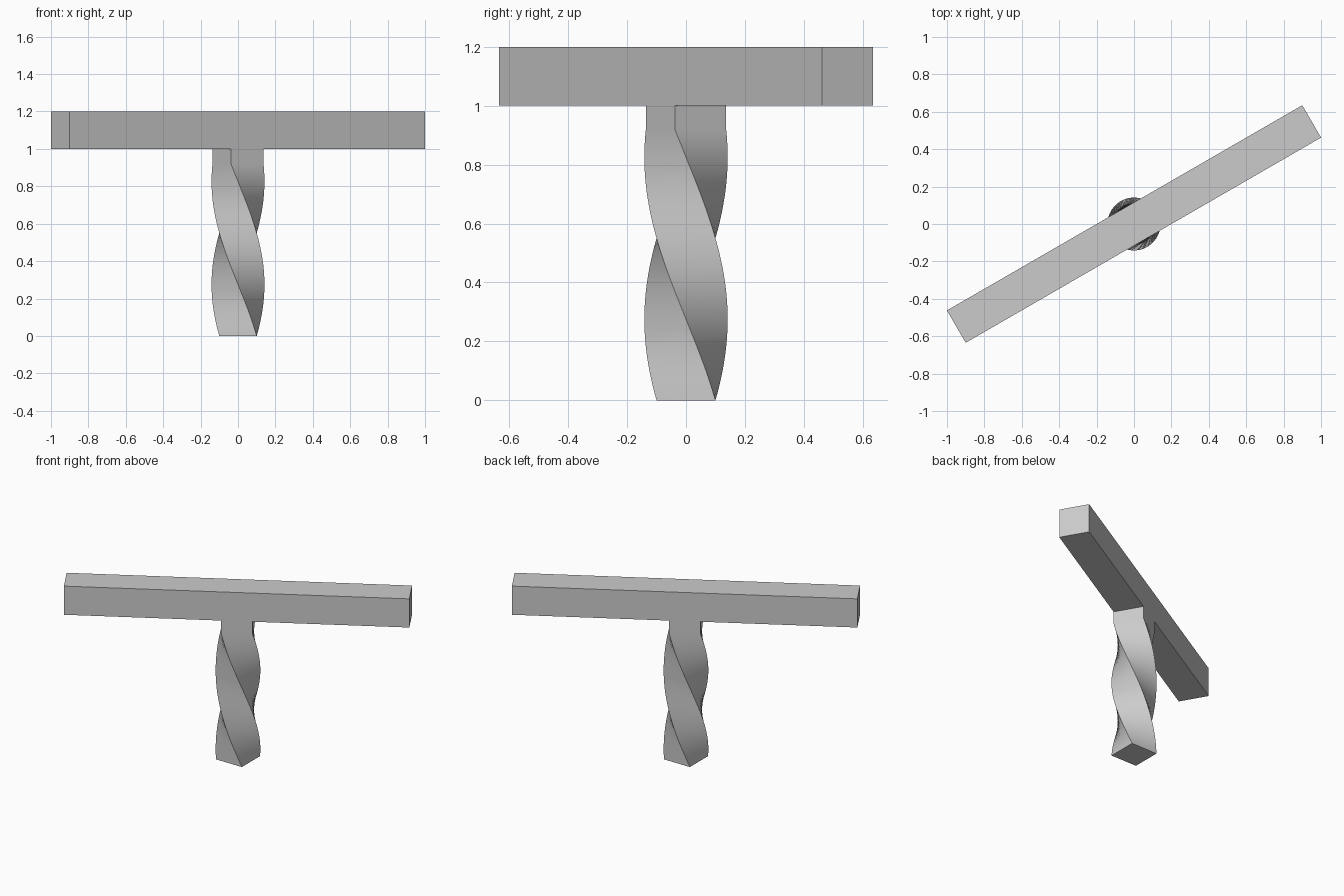
import bpy, bmesh
from math import radians, sin, cos

cube = bpy.data.objects.get("Cube")
if cube:
    bpy.data.objects.remove(cube, do_unlink=True)

# Single plain grey for the whole model
grey = bpy.data.materials.new("plain_grey")
grey.use_nodes = True
colour = (0.6, 0.6, 0.6, 1)
grey.diffuse_color = colour
grey.node_tree.nodes["Principled BSDF"].inputs["Base Color"].default_value = colour

SIDE = 0.2            # width of the square section
TURN = radians(30)    # heading of the bar
TWIST_END = 0.917     # height where the twist stops
TWIST = radians(-150)
STEPS = 60


def add_object(name, bm):
    bmesh.ops.recalc_face_normals(bm, faces=bm.faces)
    mesh = bpy.data.meshes.new(name)
    bm.to_mesh(mesh)
    bm.free()
    mesh.materials.append(grey)
    obj = bpy.data.objects.new(name, mesh)
    bpy.context.collection.objects.link(obj)
    return obj


def square_ring(bm, z, angle):
    r = SIDE / 2 ** 0.5
    corners = [angle + radians(45 + 90 * i) for i in range(4)]
    return [bm.verts.new((r * cos(a), r * sin(a), z)) for a in corners]


# Twisted post: stacked squares, straight for the last stretch under the bar
bm = bmesh.new()
levels = [(TWIST_END * i / STEPS, TWIST * i / STEPS) for i in range(STEPS + 1)]
levels.append((1.0, TWIST))
rings = [square_ring(bm, z, a) for z, a in levels]
for low, high in zip(rings, rings[1:]):
    for i in range(4):
        j = (i + 1) % 4
        bm.faces.new((low[i], low[j], high[j], high[i]))
bm.faces.new(rings[0])
bm.faces.new(rings[-1])
post = add_object("twisted_post", bm)
bpy.ops.object.select_all(action="DESELECT")
post.select_set(True)
bpy.context.view_layer.objects.active = post
bpy.ops.object.shade_smooth_by_angle(angle=radians(30))

# Cross bar resting on the post
bm = bmesh.new()
bmesh.ops.create_cube(bm, size=1)
bmesh.ops.scale(bm, vec=(2.194, SIDE, SIDE), verts=bm.verts)
bar = add_object("cross_bar", bm)
bar.location.z = 1.1
bar.rotation_euler.z = TURN
